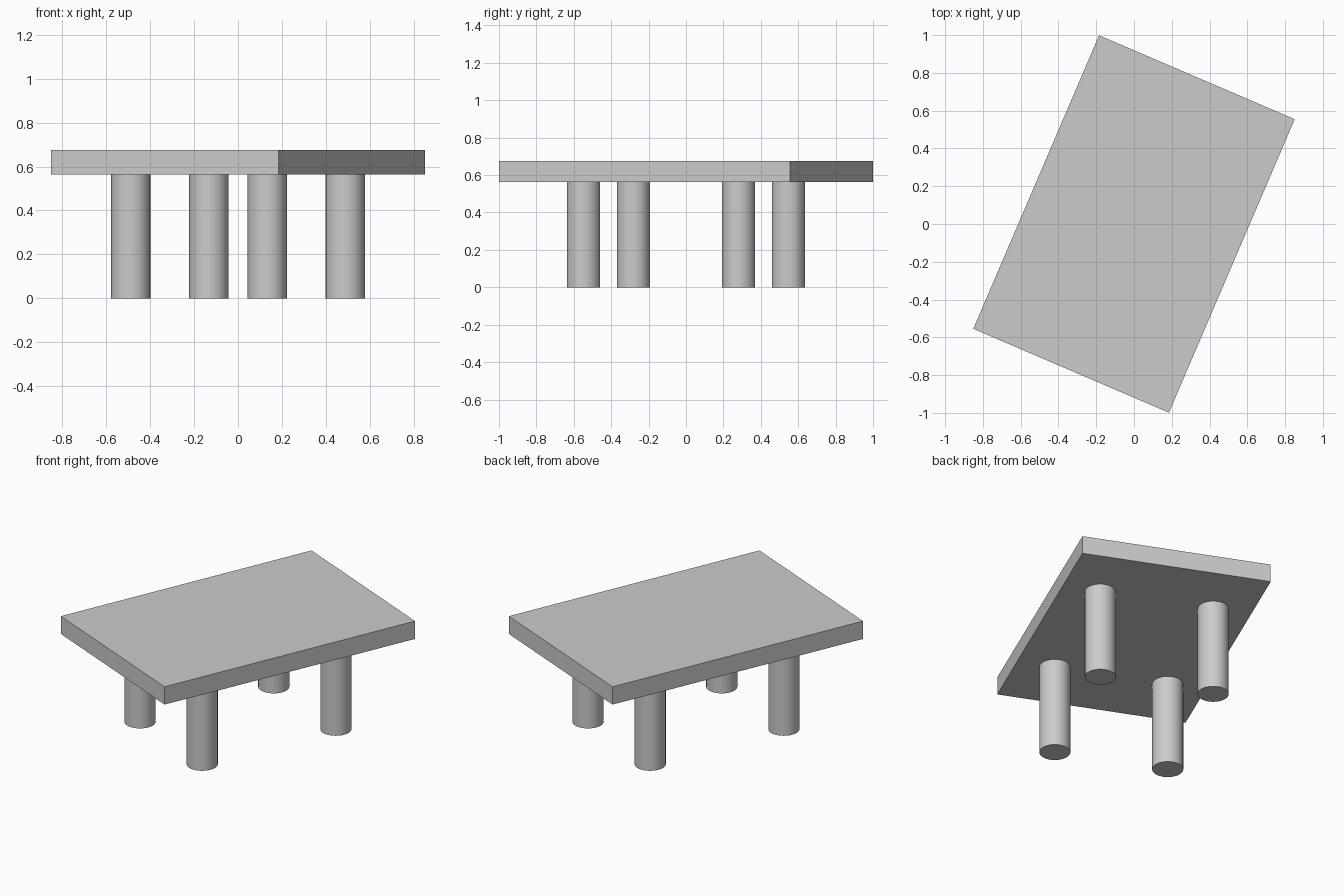
import bpy
from math import radians
from mathutils import Matrix, Vector

cube = bpy.data.objects.get("Cube")
if cube:
    bpy.data.objects.remove(cube, do_unlink=True)

U = 0.1127                      # one modelling unit
TURN = radians(-23.2)           # the whole table is turned about z
SPIN = Matrix.Rotation(TURN, 4, 'Z')

grey = bpy.data.materials.new("light_grey")
grey.use_nodes = True
grey.diffuse_color = (0.6, 0.6, 0.6, 1)
grey.node_tree.nodes["Principled BSDF"].inputs["Base Color"].default_value = (0.6, 0.6, 0.6, 1)

# Tabletop slab
bpy.ops.mesh.primitive_cube_add(size=1, location=(0, 0, 5.5 * U), rotation=(0, 0, TURN))
top = bpy.context.object
top.name = "tabletop"
top.scale = (10 * U, 15 * U, U)
top.data.materials.append(grey)

# Four round legs
for side, sx in (("left", 1), ("right", -1)):
    for end, sy in (("front", -1), ("back", 1)):
        spot = SPIN @ Vector((sx * 3 * U, sy * 4 * U, 2.5 * U))
        bpy.ops.mesh.primitive_cylinder_add(vertices=64, radius=0.79 * U, depth=5 * U, location=spot)
        leg = bpy.context.object
        leg.name = f"{end}_{side}_leg"
        leg.data.materials.append(grey)
        bpy.ops.object.shade_smooth_by_angle(angle=radians(30))
